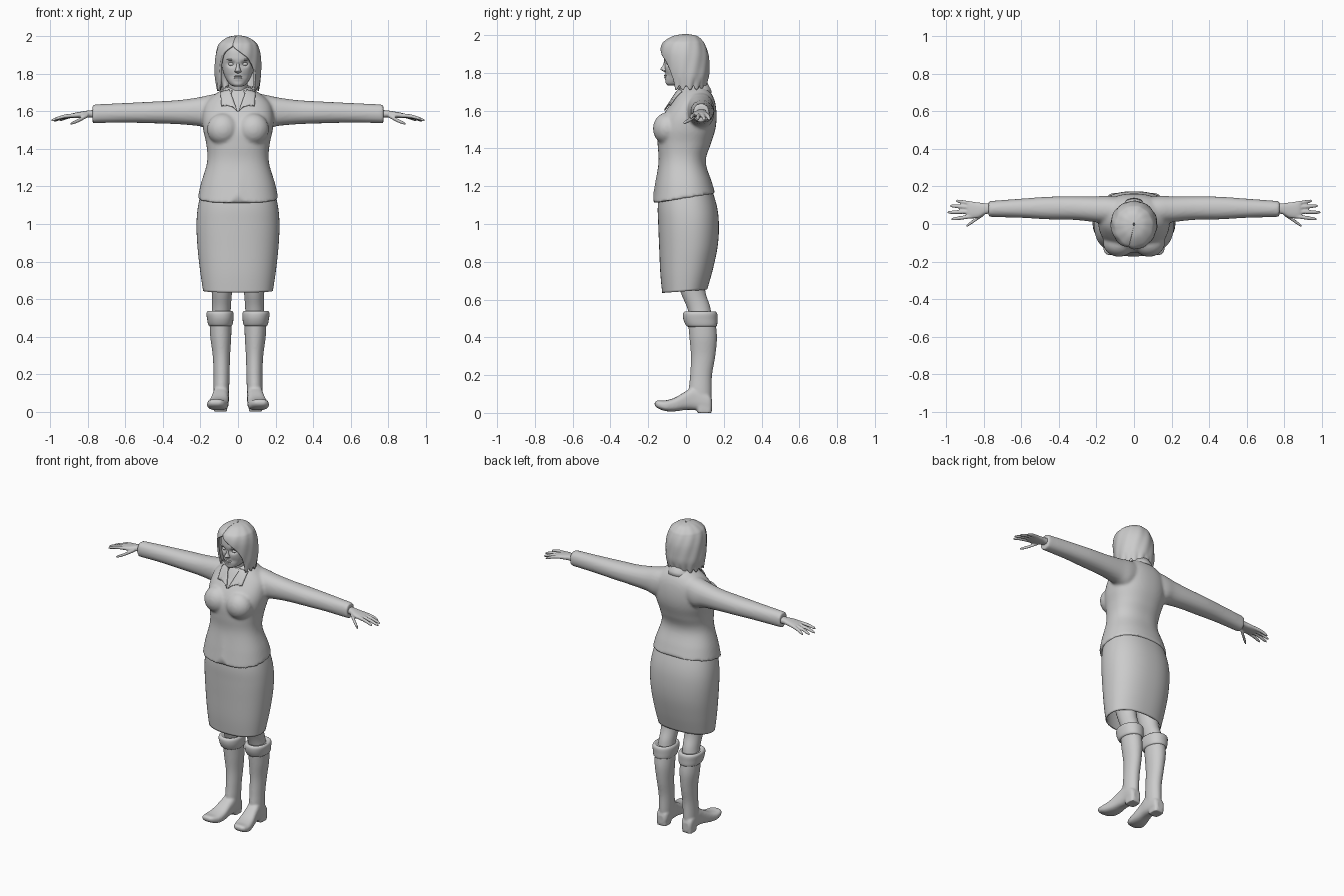
import bpy, bmesh
from math import sin, cos, pi, radians, exp
from mathutils import Vector, Matrix

cube = bpy.data.objects.get("Cube")
if cube:
    bpy.data.objects.remove(cube)

grey = bpy.data.materials.new("plain_grey")
grey.use_nodes = True
COLOUR = (0.6, 0.6, 0.6, 1)
grey.diffuse_color = COLOUR
grey.node_tree.nodes["Principled BSDF"].inputs["Base Color"].default_value = COLOUR


def smooth_rows(rows, steps):
    """Catmull-Rom interpolation through rows of numbers."""
    out = []
    for i in range(len(rows) - 1):
        quad = [rows[max(i - 1, 0)], rows[i], rows[i + 1], rows[min(i + 2, len(rows) - 1)]]
        for k in range(steps):
            t = k / steps
            out.append([b + t * (c - a + t * (2 * a - 5 * b + 4 * c - d + t * (3 * (b - c) + d - a)) ) / 2
                        for a, b, c, d in zip(*quad)])
    return out + [list(rows[-1])]


def place(axis, t, u, v):
    return Vector({"x": (t, u, v), "y": (u, t, v), "z": (u, v, t)}[axis])


def loft(bm, axis, rows, power=2.0, steps=6, segs=48, warp=None, caps=True, side=1):
    """Skin rounded rings; each row is position, u min, u max, v min, v max."""
    rings = []
    for t, u0, u1, v0, v1 in smooth_rows(rows, steps):
        ring = []
        for k in range(segs):
            c, s = cos(2 * pi * k / segs), sin(2 * pi * k / segs)
            u = (u0 + u1 + (u1 - u0) * abs(c) ** (2 / power) * (1 if c > 0 else -1)) / 2
            v = (v0 + v1 + (v1 - v0) * abs(s) ** (2 / power) * (1 if s > 0 else -1)) / 2
            co = place(axis, t, u, v)
            if warp:
                co = warp(co)
            ring.append(bm.verts.new((co.x * side, co.y, co.z)))
        rings.append(ring)
    for a, b in zip(rings, rings[1:]):
        for k in range(segs):
            n = (k + 1) % segs
            bm.faces.new((a[k], a[n], b[n], b[k]))
    if caps:
        bm.faces.new(rings[0])
        bm.faces.new(rings[-1])


def sheet(bm, grid):
    """Skin an open grid of points."""
    rows = [[bm.verts.new(p) for p in row] for row in grid]
    for a, b in zip(rows, rows[1:]):
        for k in range(len(a) - 1):
            bm.faces.new((a[k], a[k + 1], b[k + 1], b[k]))


def ball(bm, centre, radii):
    m = Matrix.Translation(centre) @ Matrix.Diagonal((*radii, 1))
    bmesh.ops.create_uvsphere(bm, u_segments=24, v_segments=16, radius=1, matrix=m)


def finish(bm, name, mirror=False, remesh=0, thick=0, angle=50):
    bmesh.ops.recalc_face_normals(bm, faces=bm.faces)
    mesh = bpy.data.meshes.new(name)
    bm.to_mesh(mesh)
    bm.free()
    mesh.materials.append(grey)
    ob = bpy.data.objects.new(name, mesh)
    bpy.context.collection.objects.link(ob)
    bpy.ops.object.select_all(action="DESELECT")
    ob.select_set(True)
    bpy.context.view_layer.objects.active = ob
    bpy.ops.object.shade_smooth_by_angle(angle=radians(angle))
    if remesh:
        mod = ob.modifiers.new("blend", "REMESH")
        mod.mode, mod.voxel_size, mod.use_smooth_shade = "VOXEL", remesh, True
        mod = ob.modifiers.new("relax", "SMOOTH")
        mod.factor, mod.iterations = 0.5, 5
    if thick:
        mod = ob.modifiers.new("thickness", "SOLIDIFY")
        mod.thickness, mod.offset = thick, 0
    if mirror:
        ob.modifiers.new("other_side", "MIRROR")
    return ob


# Jacket: torso, bust and both sleeves blended into one cloth
def hem(co):
    low = max(0, 1 - (co.z - 1.11) / 0.2)
    notch = 0.045 * max(0, 1 - abs(co.x) / 0.045) if co.y < 0 else 0
    co.z += low * (0.16 * (co.y + 0.17) + notch)
    return co

bm = bmesh.new()
loft(bm, "z", [(1.11, -.215, .215, -.175, .155), (1.2, -.198, .198, -.162, .135),
               (1.33, -.165, .165, -.145, .105), (1.42, -.168, .168, -.15, .13),
               (1.5, -.185, .185, -.15, .155), (1.57, -.19, .19, -.125, .162),
               (1.64, -.175, .175, -.08, .155), (1.69, -.125, .125, -.05, .135),
               (1.73, -.06, .06, -.02, .1)], 2.3, 8, 96, hem)
for side in (1, -1):
    ball(bm, (.08 * side, -.1, 1.505), (.085, .075, .085))
    loft(bm, "x", [(.06, 0, .14, 1.53, 1.7), (.14, 0, .15, 1.505, 1.69), (.21, .01, .147, 1.522, 1.675),
                   (.32, .022, .147, 1.532, 1.66), (.46, .025, .145, 1.537, 1.652),
                   (.6, .033, .135, 1.54, 1.645), (.775, .038, .122, 1.538, 1.637)], 2.2, side=side)
jacket = finish(bm, "jacket", remesh=.009)

# Shirt collar: standing band plus pointed flaps laid on the jacket
bm = bmesh.new()
band = []
for r, drop in ((0, 0), (.012, .004), (.026, .03), (.034, .05)):
    row = []
    for k in range(41):
        a = radians(-150 + 7.5 * k)
        row.append(((.056 + r) * sin(a), .03 + (.07 + r) * cos(a), 1.725 + .02 * cos(a) - drop))
    band.append(row)
sheet(bm, band)
finish(bm, "collar_band", thick=.008)

bm = bmesh.new()
top_in, top_out = Vector((.045, -.035, 1.715)), Vector((.09, -.02, 1.7))
low_in, low_out = Vector((.004, -.12, 1.605)), Vector((.092, -.1, 1.635))
mid_in = Vector((.045, -.1, 1.665))
grid = []
for i in range(11):
    t = i / 10
    a = top_in.lerp(low_in, t)
    b = top_out.lerp(low_out, min(1, t * 1.6)) if t < .625 else low_out.lerp(mid_in, (t - .625) / .375 * .9)
    if t > .8:
        b = b.lerp(a, (t - .8) / .25)
    grid.append([a.lerp(b, k / 6) for k in range(7)])
sheet(bm, grid)
flaps = finish(bm, "collar_flaps", thick=.008)
wrap = flaps.modifiers.new("lie_on_jacket", "SHRINKWRAP")
wrap.target, wrap.wrap_mode, wrap.offset = jacket, "OUTSIDE_SURFACE", .007
flaps.modifiers.move(1, 0)
flaps.modifiers.new("other_side", "MIRROR")

# Skirt
def skirt_slope(co):
    co.z += .08 * co.y * max(0, min(1, (1.0 - co.z) / .3))
    return co

bm = bmesh.new()
loft(bm, "z", [(.645, -.182, .182, -.122, .108), (.75, -.198, .198, -.132, .138),
               (.88, -.212, .212, -.138, .164), (1.0, -.217, .217, -.143, .17),
               (1.1, -.208, .208, -.145, .158), (1.22, -.18, .18, -.13, .12)],
     2.3, 6, 64, skirt_slope, caps=False)
finish(bm, "skirt", thick=.008)

# Legs between skirt and boots
bm = bmesh.new()
loft(bm, "z", [(.48, .04, .145, .03, .14), (.56, .038, .138, .005, .128),
               (.66, .03, .142, -.035, .1), (.85, .015, .165, -.08, .1)])
finish(bm, "legs", True)

# Boots: shaft, foot and heel blended, with a padded cuff
bm = bmesh.new()
loft(bm, "z", [(.03, .055, .125, .04, .13), (.1, .048, .13, .015, .135), (.2, .045, .13, .022, .138),
               (.3, .042, .135, .026, .155), (.4, .036, .148, .018, .164), (.49, .036, .152, .01, .155)])
loft(bm, "y", [(.138, .07, .115, .015, .07), (.12, .054, .13, .012, .1), (.05, .048, .132, .015, .14),
               (0, .05, .14, .016, .115), (-.06, .05, .155, .008, .08), (-.11, .056, .165, .01, .066),
               (-.15, .075, .158, .025, .066), (-.166, .095, .14, .04, .058)], 2.8)
loft(bm, "z", [(0, .058, .128, .06, .136), (.04, .056, .13, .055, .138)], 4, 3)
finish(bm, "boots", True, remesh=.006)

bm = bmesh.new()
loft(bm, "z", [(.455, .04, .145, .015, .15), (.463, .03, .158, .0, .164), (.495, .024, .165, -.014, .166),
               (.525, .024, .168, -.016, .165), (.537, .034, .158, -.004, .154),
               (.53, .045, .145, .01, .14)], 2.2)
finish(bm, "boot_cuffs", True)

# Hands: palm, four fingers and thumb blended
bm = bmesh.new()
loft(bm, "x", [(.74, .055, .11, 1.565, 1.61), (.79, .053, .11, 1.568, 1.606), (.83, .033, .115, 1.566, 1.6),
               (.875, .03, .12, 1.565, 1.592), (.89, .04, .112, 1.568, 1.586)], 2.4, segs=32)

def finger(base, tip, bend):
    rows = []
    for t, r in ((0, .0115), (.5, .0105), (.85, .009), (1, .005)):
        p = Vector(base).lerp(Vector(tip), t) + Vector((0, 0, bend * sin(pi * t)))
        rows.append((p.x, p.y - r, p.y + r, p.z - r, p.z + r))
    loft(bm, "x", rows, 2, 4, 16)

for y, reach, tip_y, tip_z in ((.042, .975, .025, 1.56), (.066, .995, .062, 1.552),
                               (.088, .982, .097, 1.55), (.108, .95, .124, 1.552)):
    finger((.86, y, 1.58), (reach, tip_y, tip_z), .005)
finger((.80, .055, 1.58), (.895, -.012, 1.534), -.004)
finish(bm, "hands", True, remesh=.0045)

# Head and neck with sculpted face
def face(co):
    if co.y < -.02:
        for s in (1, -1):
            co.y += .016 * exp(-((co.x - .036 * s) / .019) ** 2 - ((co.z - 1.853) / .014) ** 2)
            co.y += .005 * exp(-((co.x - .035 * s) / .02) ** 2 - ((co.z - 1.785) / .02) ** 2)
        co.y -= .006 * exp(-(co.x / .03) ** 2 - ((co.z - 1.775) / .012) ** 2)
    return co

bm = bmesh.new()
loft(bm, "z", [(1.733, -.022, .022, -.096, -.03), (1.745, -.044, .044, -.107, .03),
               (1.775, -.065, .065, -.108, .06), (1.81, -.079, .079, -.11, .08), (1.85, -.086, .086, -.114, .09),
               (1.89, -.088, .088, -.118, .094), (1.94, -.078, .078, -.108, .08),
               (1.975, -.045, .045, -.06, .045)], 2.2, 8, 96, face)
loft(bm, "z", [(1.66, -.07, .07, -.03, .1), (1.71, -.052, .052, -.035, .083),
               (1.8, -.05, .05, -.06, .07)])
loft(bm, "z", [(1.803, -.008, .008, -.112, -.09), (1.812, -.018, .018, -.127, -.09),
               (1.82, -.015, .015, -.135, -.09), (1.84, -.009, .009, -.123, -.09),
               (1.87, -.008, .008, -.114, -.09)], 2, 4, 24)
ball(bm, (0, -.107, 1.787), (.025, .01, .0045))
ball(bm, (0, -.106, 1.778), (.021, .01, .005))
for s in (1, -1):
    ball(bm, (.036 * s, -.092, 1.852), (.016, .011, .009))
    ball(bm, (.037 * s, -.103, 1.876), (.024, .011, .004))
finish(bm, "head")

# Bobbed hair: open sheet with a side parting; the last two columns are the face opening in degrees
bm = bmesh.new()
hair = [(2.0, .004, -.01, .005, -15, -15), (1.99, .052, -.065, .055, -15, -15), (1.965, .089, -.108, .085, -15, -15),
        (1.945, .102, -.123, .097, -18, -14), (1.915, .111, -.129, .108, -38, 6),
        (1.88, .116, -.127, .115, -46, 28), (1.83, .118, -.118, .117, -50, 43),
        (1.78, .116, -.108, .115, -52, 49), (1.722, .106, -.096, .1, -60, 56)]
grid = []
for z, w, front, back, left, right in smooth_rows(hair, 6):
    row = []
    for k in range(121):
        a = radians(right + (360 + left - right) * k / 120)
        lock = 1 + .012 * sin(11 * a + 30 * (2 - z))
        ragged = .012 * sin(17 * a) * max(0, (1.78 - z) / .06)
        row.append((w * sin(a) * lock, (front + back) / 2 - (back - front) / 2 * cos(a) * lock, z + ragged))
    grid.append(row)
sheet(bm, grid)
finish(bm, "hair", thick=.012, angle=60)
